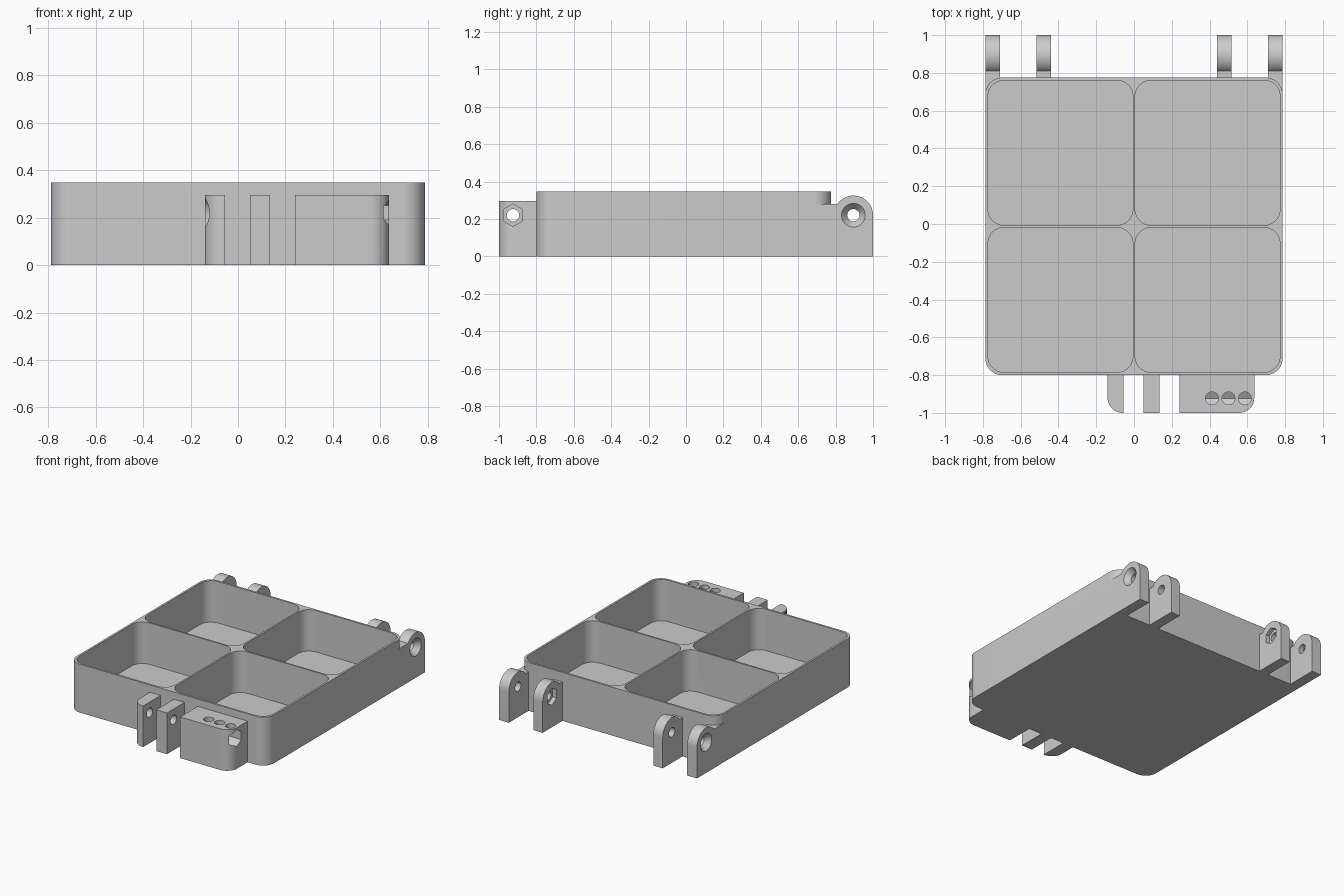
import bpy, bmesh
from math import sin, cos, pi, radians

cube = bpy.data.objects.get("Cube")
if cube:
    bpy.data.objects.remove(cube, do_unlink=True)

grey = bpy.data.materials.new("light_grey")
grey.use_nodes = True
grey.diffuse_color = (0.6, 0.6, 0.6, 1)
grey.node_tree.nodes["Principled BSDF"].inputs["Base Color"].default_value = (0.6, 0.6, 0.6, 1)


def prism(name, outline, axis, a, b):
    """Extrude a 2D outline from a to b: axis z uses (x, y), axis x uses (y, z)."""
    bm = bmesh.new()
    place = (lambda u, v, w: (u, v, w)) if axis == "z" else (lambda u, v, w: (w, u, v))
    low = [bm.verts.new(place(u, v, a)) for u, v in outline]
    high = [bm.verts.new(place(u, v, b)) for u, v in outline]
    bm.faces.new(low)
    bm.faces.new(high)
    n = len(outline)
    for i in range(n):
        j = (i + 1) % n
        bm.faces.new((low[i], low[j], high[j], high[i]))
    bmesh.ops.recalc_face_normals(bm, faces=bm.faces)
    return finish(bm, name)


def finish(bm, name):
    mesh = bpy.data.meshes.new(name)
    bm.to_mesh(mesh)
    bm.free()
    mesh.materials.append(grey)
    ob = bpy.data.objects.new(name, mesh)
    bpy.context.scene.collection.objects.link(ob)
    return ob


def arc(cx, cy, r, start, end, steps=12):
    angles = [radians(start + (end - start) * i / steps) for i in range(steps + 1)]
    return [(cx + r * cos(t), cy + r * sin(t)) for t in angles]


def rounded(x0, x1, y0, y1, radii):
    """Rectangle with corner radii, counterclockwise from the low x, low y corner."""
    corners = [(x0, y0, 1, 1), (x1, y0, -1, 1), (x1, y1, -1, -1), (x0, y1, 1, -1)]
    pts = []
    for i, ((x, y, sx, sy), r) in enumerate(zip(corners, radii)):
        if r:
            pts += arc(x + sx * r, y + sy * r, r, 180 + 90 * i, 270 + 90 * i)
        else:
            pts.append((x, y))
    return pts


def circle(cx, cy, r, n=32, turn=0):
    return [(cx + r * cos(turn + 2 * pi * i / n), cy + r * sin(turn + 2 * pi * i / n))
            for i in range(n)]


def cone(y, z, xa, ra, xb, rb, n=32):
    """Countersink cutter along x."""
    bm = bmesh.new()
    a = [bm.verts.new((xa, u, v)) for u, v in circle(y, z, ra, n)]
    b = [bm.verts.new((xb, u, v)) for u, v in circle(y, z, rb, n)]
    bm.faces.new(a)
    bm.faces.new(b)
    for i in range(n):
        j = (i + 1) % n
        bm.faces.new((a[i], a[j], b[j], b[i]))
    bmesh.ops.recalc_face_normals(bm, faces=bm.faces)
    return finish(bm, "countersink_cutter")


def combine(target, others, operation):
    bpy.context.view_layer.objects.active = target
    for other in others:
        other.hide_render = True
        mod = target.modifiers.new("combine", "BOOLEAN")
        mod.operation = operation
        mod.solver = "EXACT"
        mod.object = other
        bpy.ops.object.modifier_apply(modifier=mod.name)
        bpy.data.objects.remove(other, do_unlink=True)


HALF, FRONT, BACK, TOP, FLOOR = 0.787, -0.8, 0.775, 0.348, 0.05
BORE, SINK, HEX = 0.033, 0.066, 0.06
PIN_Z = 0.22
HINGE_Y, LATCH_Y = 0.895, -0.925

# Tray body
tray = prism("tray", rounded(-HALF, HALF, FRONT, BACK, [0.09] * 4), "z", 0, TOP)


# Rear hinge lugs, outer pair filling the rounded corners below the rim
def lug(xa, xb, start):
    side = [(start, 0), (1.0, 0)] + arc(HINGE_Y, PIN_Z, 0.105, 0, 145, 20) + [(start, 0.28)]
    return prism("hinge_lug", side, "x", xa, xb)


lugs, cuts = [], []
for s in (-1, 1):
    lugs.append(lug(*sorted((s * 0.71, s * HALF)), 0.685))
    lugs.append(lug(*sorted((s * 0.44, s * 0.515)), BACK - 0.005))
    # Pin bore, countersink outside, hexagonal nut pocket inside
    cuts.append(prism("bore_cutter", circle(HINGE_Y, PIN_Z, BORE), "x",
                      *sorted((s * 0.4, s * 0.85))))
    cuts.append(cone(HINGE_Y, PIN_Z, s * 0.748, BORE * 0.98, s * 0.79, SINK))
    cuts.append(prism("nut_cutter", circle(HINGE_Y, PIN_Z, HEX, 6, pi / 2), "x",
                      *sorted((s * 0.42, s * 0.47))))
combine(tray, lugs, "UNION")

# Front latch: rounded end tab, middle tab, and wide block
latch = []
for xa, xb, radii in ((-0.14, -0.055, (0.08, 0, 0, 0)),
                      (0.05, 0.135, (0, 0, 0, 0)),
                      (0.24, 0.637, (0, 0.08, 0, 0))):
    latch.append(prism("latch_tab", rounded(xa, xb, -1.0, FRONT + 0.01, radii), "z", 0, 0.296))
combine(tray, latch, "UNION")

# Latch pin bore, countersink, hexagonal channel and the three access holes
cuts.append(prism("bore_cutter", circle(LATCH_Y, PIN_Z, BORE), "x", -0.2, 0.7))
cuts.append(cone(LATCH_Y, PIN_Z, -0.1, BORE * 0.98, -0.143, SINK))
cuts.append(prism("hex_cutter", circle(LATCH_Y, PIN_Z, HEX, 6, pi / 2), "x", 0.36, 0.7))
for x in (0.413, 0.5, 0.587):
    cuts.append(prism("access_cutter", circle(x, LATCH_Y + 0.002, 0.034), "z", PIN_Z, 0.4))

# Four rounded compartments
size, gap, mid = 0.767, 0.006, (FRONT + BACK) / 2
for sx in (-1, 1):
    for sy in (-1, 1):
        x0, x1 = sorted((sx * gap, sx * (gap + size)))
        y0, y1 = sorted((mid + sy * gap, mid + sy * (gap + size)))
        cuts.append(prism("compartment_cutter", rounded(x0, x1, y0, y1, [0.085] * 4),
                          "z", FLOOR, 0.5))
combine(tray, cuts, "DIFFERENCE")

# Smooth curved walls, crisp edges
bpy.ops.object.select_all(action="DESELECT")
tray.select_set(True)
bpy.context.view_layer.objects.active = tray
bpy.ops.object.shade_smooth_by_angle(angle=radians(25))
